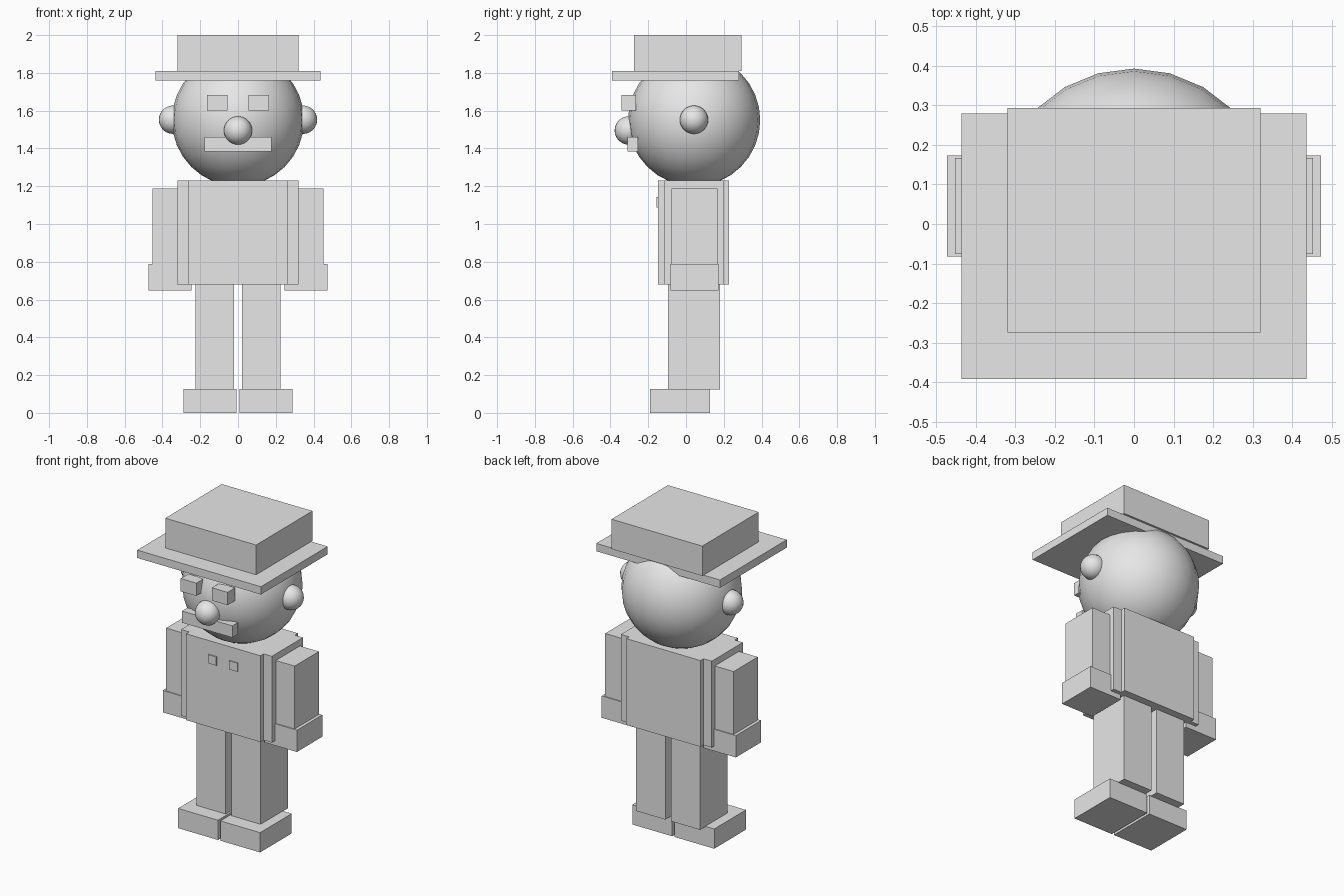
import bpy
from mathutils import Vector

default_cube = bpy.data.objects.get("Cube")
if default_cube:
    bpy.data.objects.remove(default_cube, do_unlink=True)

# One plain material
grey = bpy.data.materials.new("plain grey")
grey.use_nodes = True
COLOUR = (0.8, 0.8, 0.8, 1)
grey.diffuse_color = COLOUR
grey.node_tree.nodes["Principled BSDF"].inputs["Base Color"].default_value = COLOUR


def finish(name):
    ob = bpy.context.object
    ob.name = name
    ob.data.materials.append(grey)
    return ob


def box(name, x, y, z):
    """Box from (low, high) ranges on each axis."""
    low, high = (Vector(c) for c in zip(x, y, z))
    bpy.ops.mesh.primitive_cube_add(size=1, location=(low + high) / 2)
    ob = finish(name)
    size = high - low
    for v in ob.data.vertices:
        v.co = [a * b for a, b in zip(v.co, size)]
    return ob


def centred_box(name, half_width, y, z):
    return box(name, (-half_width, half_width), y, z)


def pair(name, x, y, z):
    """Left box and its mirror on the right."""
    box("left_" + name, x, y, z)
    box("right_" + name, (-x[1], -x[0]), y, z)


def ball(name, centre, radius):
    bpy.ops.mesh.primitive_uv_sphere_add(segments=24, ring_count=16,
                                         radius=radius, location=centre)
    ob = finish(name)
    bpy.ops.object.shade_smooth()
    return ob


# Hat
centred_box("hat_crown", 0.32, (-0.275, 0.293), (1.81, 2.0))
centred_box("hat_brim", 0.436, (-0.392, 0.28), (1.76, 1.81))

# Head
ball("head", (0, 0.043, 1.55), 0.35)
ball("left_ear", (0.344, 0.042, 1.552), 0.075)
ball("right_ear", (-0.344, 0.042, 1.552), 0.075)
ball("nose", (0, -0.303, 1.495), 0.075)
pair("eye", (0.055, 0.165), (-0.341, -0.264), (1.6, 1.682))
centred_box("moustache", 0.177, (-0.31, -0.255), (1.385, 1.46))

# Torso
centred_box("torso", 0.262, (-0.148, 0.228), (0.68, 1.23))
pair("torso_side", (0.262, 0.32), (-0.116, 0.198), (0.68, 1.23))
pair("button", (0.045, 0.104), (-0.155, -0.14), (1.088, 1.143))

# Arms
pair("arm", (0.265, 0.453), (-0.076, 0.167), (0.7, 1.188))
pair("hand", (0.246, 0.473), (-0.082, 0.173), (0.648, 0.787))

# Legs
pair("leg", (0.02, 0.226), (-0.095, 0.18), (0.123, 0.69))
pair("shoe", (0.008, 0.289), (-0.19, 0.128), (0, 0.126))
